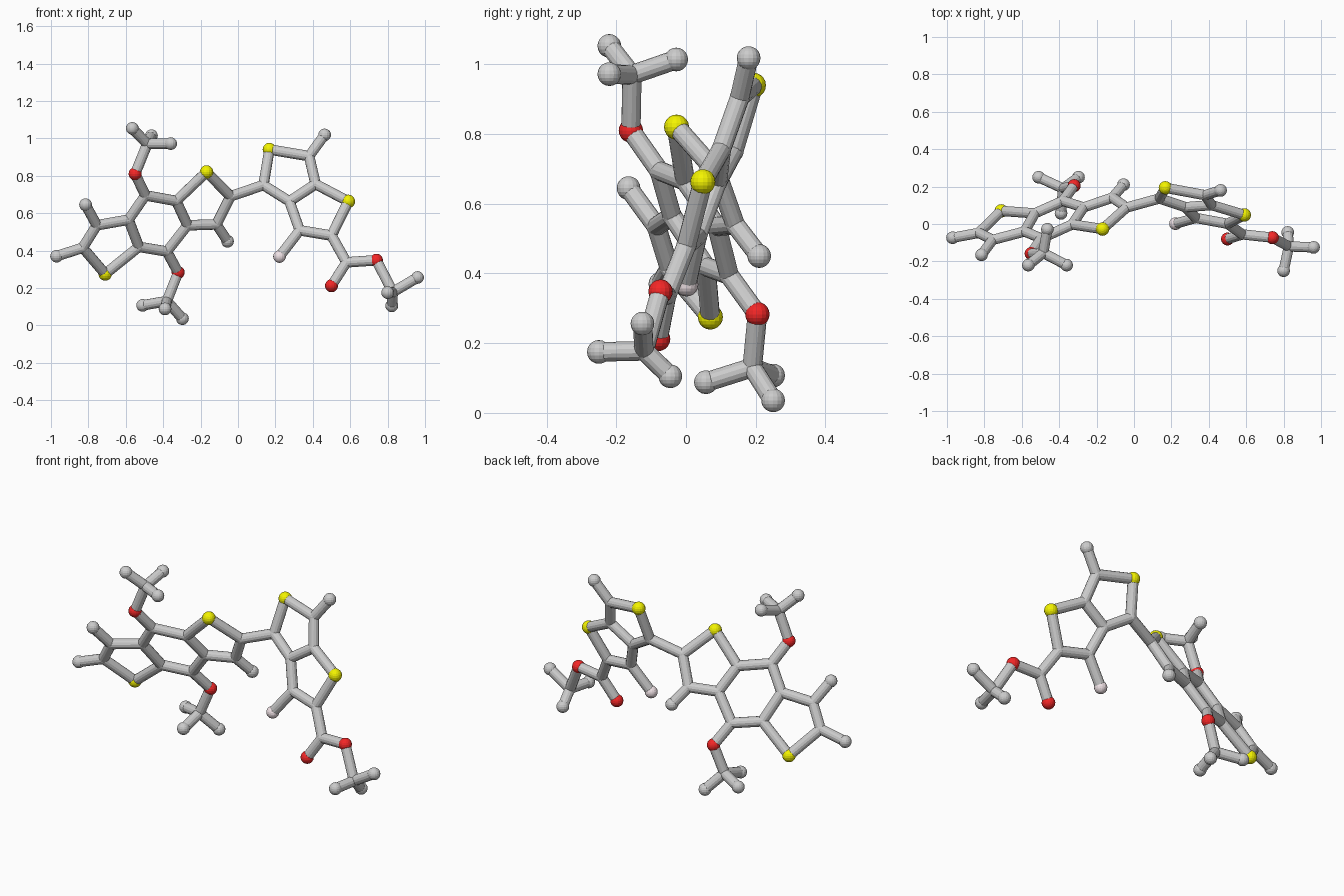
import bpy, bmesh
from mathutils import Vector, Matrix

if "Cube" in bpy.data.objects:
    bpy.data.objects.remove(bpy.data.objects["Cube"])

BOND_R, ATOM_R, JOINT_R = 0.028, 0.034, 0.029


# The two fused ring systems are flat: y follows from x and z
def left(x, z):
    return Vector((x, 0.47 + 0.357 * x - 0.533 * z, z))


def right(x, z):
    return Vector((x, -0.088 - 0.132 * x + 0.323 * z, z))


V = lambda x, y, z: Vector((x, y, z))

atoms = {
    # left three-ring system
    "H1": left(-.97, .37), "C1": left(-.83, .415), "S1": left(-.71, .275),
    "H2": left(-.815, .645), "C2": left(-.755, .535), "C3": left(-.585, .565),
    "C4": left(-.53, .42), "C5": left(-.495, .695), "C6": left(-.33, .665),
    "C7": left(-.27, .535), "C8": left(-.38, .395), "S2": left(-.168, .82),
    "C9": left(-.04, .69), "C10": left(-.115, .54), "H3": left(-.056, .45),
    "O1": left(-.55, .81), "O2": left(-.32, .283),
    # upper methyl
    "C18": V(-.485, -.155, .97), "H4": V(-.565, -.22, 1.053),
    "H5": V(-.463, -.028, 1.014), "H6": V(-.36, -.22, .972),
    # lower methyl
    "C19": V(-.38, .19, .13), "H7": V(-.51, .25, .107),
    "H8": V(-.297, .25, .036), "H9": V(-.39, .057, .088),
    # right two-ring system
    "C11": right(.136, .75), "S3": right(.168, .94), "C12": right(.38, .905),
    "H10": right(.463, 1.018), "C13": right(.415, .755), "C14": right(.275, .663),
    "S4": right(.59, .663), "C15": right(.50, .48), "C16": right(.33, .508),
    "F1": right(.222, .368),
    # ester arm
    "C17": right(.58, .337), "O3": V(.50, -.08, .212), "O4": V(.74, -.073, .348),
    "C20": V(.828, -.12, .178), "H11": V(.96, -.125, .256),
    "H12": V(.80, -.25, .175), "H13": V(.822, -.045, .105),
}

chains = {
    "left_ring_bonds": ["H1 C1 S1 C4 C3 C2 C1", "H2 C2", "C3 C5 C6 C7 C8 C4",
                        "C6 S2 C9 C10 C7", "C10 H3"],
    "upper_methoxy_bonds": ["C5 O1 C18 H4", "H5 C18 H6"],
    "lower_methoxy_bonds": ["C8 O2 C19 H7", "H8 C19 H9"],
    "linking_bond": ["C9 C11"],
    "right_ring_bonds": ["C11 S3 C12 C13 C14 C11", "C12 H10",
                         "C13 S4 C15 C16 C14", "C16 F1"],
    "ester_bonds": ["C15 C17 O3", "C17 O4 C20 H11", "H12 C20 H13"],
}


def finish(name, bm, color=None):
    mesh = bpy.data.meshes.new(name)
    bm.to_mesh(mesh)
    bm.free()
    ob = bpy.data.objects.new(name, mesh)
    bpy.context.collection.objects.link(ob)
    if color:
        mat = bpy.data.materials.new(name + "_color")
        mat.diffuse_color = color
        mat.use_nodes = True
        mat.node_tree.nodes["Principled BSDF"].inputs["Base Color"].default_value = mat.diffuse_color
        mesh.materials.append(mat)
    return ob


# Bonds: straight rods along each chain of atoms
for name, paths in chains.items():
    bm = bmesh.new()
    for path in paths:
        pts = [atoms[k] for k in path.split()]
        for a, b in zip(pts, pts[1:]):
            d = b - a
            m = Matrix.Translation((a + b) / 2) @ d.to_track_quat('Z', 'Y').to_matrix().to_4x4()
            bmesh.ops.create_cone(bm, cap_ends=True, segments=14, radius1=BOND_R,
                                  radius2=BOND_R, depth=d.length, matrix=m)
    finish(name, bm)

# Atoms: one object of faceted balls per element
kinds = {
    "C": ("carbon_joints", JOINT_R, None),
    "H": ("hydrogen_balls", ATOM_R, None),
    "S": ("sulfur_balls", 0.036, (0.9, 0.9, 0.0, 1)),
    "O": ("oxygen_balls", 0.035, (0.9, 0.02, 0.02, 1)),
    "F": ("fluorine_ball", ATOM_R, (0.88, 0.77, 0.8, 1)),
}
for letter, (name, r, color) in kinds.items():
    bm = bmesh.new()
    for key, p in atoms.items():
        if key[0] == letter:
            bmesh.ops.create_uvsphere(bm, u_segments=16, v_segments=10, radius=r,
                                      matrix=Matrix.Translation(p))
    finish(name, bm, color)
